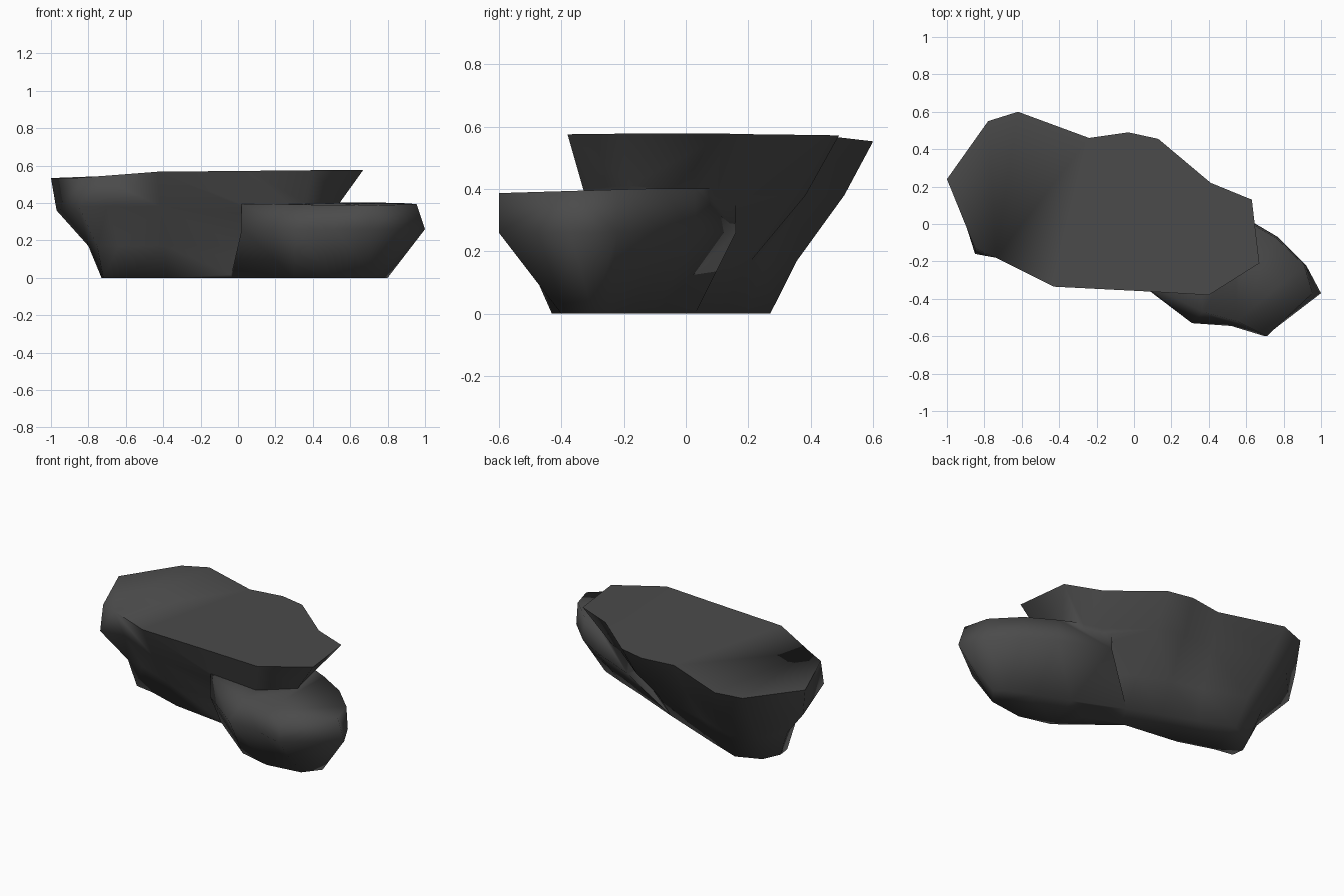
import bpy, bmesh, math

if "Cube" in bpy.data.objects:
    bpy.data.objects.remove(bpy.data.objects["Cube"])

rock_grey = bpy.data.materials.new("dark_rock_grey")
rock_grey.diffuse_color = (0.07, 0.07, 0.07, 1)
rock_grey.use_nodes = True
rock_grey.node_tree.nodes["Principled BSDF"].inputs["Base Color"].default_value = rock_grey.diffuse_color


def loft(name, rings):
    """Skin matching rings of points, from the bottom up, and cap both ends."""
    bm = bmesh.new()
    vs = [[bm.verts.new(p) for p in r] for r in rings]
    n = len(vs[0])
    for a, b in zip(vs, vs[1:]):
        for i in range(n):
            j = (i + 1) % n
            bm.faces.new((a[i], a[j], b[j], b[i]))
    bm.faces.new(vs[0])
    bm.faces.new(vs[-1])
    bmesh.ops.triangulate(bm, faces=bm.faces[:])
    bmesh.ops.recalc_face_normals(bm, faces=bm.faces[:])
    me = bpy.data.meshes.new(name)
    bm.to_mesh(me)
    bm.free()
    ob = bpy.data.objects.new(name, me)
    bpy.context.collection.objects.link(ob)
    me.materials.append(rock_grey)
    return ob


def blend(base, rim, t, z):
    return [(a[0] + (b[0] - a[0]) * t, a[1] + (b[1] - a[1]) * t, z)
            for a, b in zip(base, rim)]


# main slab: narrow waisted footprint flaring to a wide, gently tilted top
rim = [(-1, .24), (-.78, .55), (-.62, .6), (-.24, .46), (-.03, .49), (.13, .455),
       (.41, .22), (.63, .13), (.67, -.21), (.4, -.38), (.06, -.36),
       (-.43, -.335), (-.74, -.18), (-.85, -.13)]
foot = [(-.73, .1), (-.68, .21), (-.53, .27), (-.32, .19), (-.12, .11), (.08, .03),
        (.22, -.05), (.3, -.08), (.3, -.15), (.2, -.2), (0, -.12),
        (-.38, -.07), (-.6, 0), (-.72, .02)]
top = [(x, y, .533 + .034 * max(0, min(1, (x + .87) / .44)) + .01 * max(0, min(1, x + .4)))
       for x, y in rim]
low = blend(foot, rim, .26, .17)
shoulder = blend(foot, rim, .72, .38)
shoulder[0] = (-.97, .22, .36)
shoulder[7] = (.46, .1, .39)
shoulder[8] = (.55, -.18, .41)
shoulder[9] = (.36, -.33, .4)
shoulder[-1] = (-.85, -.16, .38)
main = loft("main_rock", [blend(foot, rim, 0, 0), low, shoulder, top])

# lower ledge at the front right
l_foot = [(-.04, -.11), (.3, -.38), (.5, -.43), (.72, -.4), (.8, -.3),
          (.74, -.25), (.58, -.18), (.38, -.1), (.08, .03)]
l_rim = [(.02, -.31), (.31, -.53), (.52, -.545), (.7, -.6), (1, -.37),
         (.92, -.22), (.77, -.07), (.6, .03), (.3, .16)]
l_top = [(.02, -.3), (.37, -.47), (.55, -.52), (.71, -.6), (.955, -.37),
         (.91, -.22), (.76, -.075), (.58, .03), (.3, .16)]
ledge = loft("ledge", [[(x, y, 0) for x, y in l_foot],
                       [(x, y, .26) for x, y in l_rim],
                       [(x, y, min(.402, .397 + .03 * (y + .25))) for x, y in l_top]])

# merge into one rock
mod = main.modifiers.new("merge", "BOOLEAN")
mod.operation = "UNION"
mod.solver = "EXACT"
mod.object = ledge
bpy.context.view_layer.objects.active = main
main.select_set(True)
bpy.ops.object.modifier_apply(modifier="merge")
bpy.data.objects.remove(ledge)
bpy.ops.object.shade_smooth_by_angle(angle=math.radians(88))
